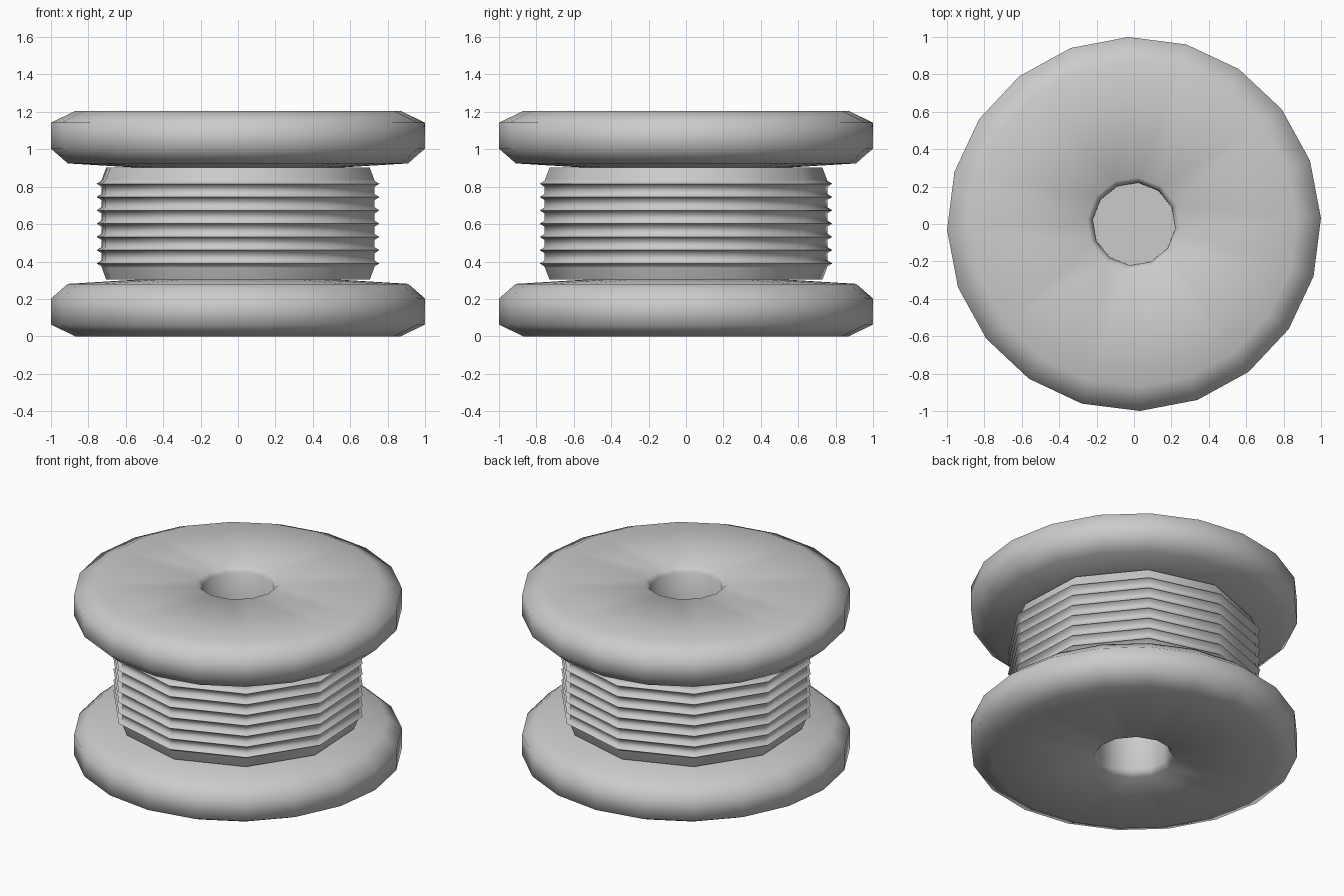
import bpy, bmesh
from math import radians, cos, sin, tau

cube = bpy.data.objects.get("Cube")
if cube:
    bpy.data.objects.remove(cube, do_unlink=True)

GREY = (0.6, 0.6, 0.6, 1.0)
mat = bpy.data.materials.new("light grey")
mat.use_nodes = True
mat.diffuse_color = GREY
mat.node_tree.nodes["Principled BSDF"].inputs["Base Color"].default_value = GREY

MID = 0.6025    # height of the mirror plane
HALF = 0.6025   # half of the full height


def lathe(bm, profile, sides, turn):
    """Skin stacked rings of (radius, z); return the first and last edge loops."""
    rings = []
    for r, z in profile:
        angles = [radians(turn) + tau * i / sides for i in range(sides)]
        rings.append([bm.verts.new((r * cos(a), r * sin(a), z)) for a in angles])
    for low, high in zip(rings, rings[1:]):
        for i in range(sides):
            j = (i + 1) % sides
            bm.faces.new((low[i], low[j], high[j], high[i]))
    return [[bm.edges.get((ring[i - 1], ring[i])) for i in range(sides)]
            for ring in (rings[0], rings[-1])]


def finish(bm, name, angle):
    bmesh.ops.recalc_face_normals(bm, faces=bm.faces)
    mesh = bpy.data.meshes.new(name)
    bm.to_mesh(mesh)
    bm.free()
    mesh.materials.append(mat)
    obj = bpy.data.objects.new(name, mesh)
    bpy.context.collection.objects.link(obj)
    bpy.ops.object.select_all(action='DESELECT')
    obj.select_set(True)
    bpy.context.view_layer.objects.active = obj
    bpy.ops.object.shade_smooth_by_angle(angle=radians(angle))


def flange(name, side):
    """Thick rounded disc with a chamfered bore; side is +1 on top, -1 below."""
    rim = [(0.55, 0.30), (0.91, 0.322), (1.0, 0.40), (1.0, 0.54), (0.87, HALF)]
    bore = [(0.22, 0.30), (0.222, 0.565), (0.25, HALF)]
    bm = bmesh.new()
    loops = []
    for profile, sides, turn in ((rim, 20, 1.8), (bore, 12, -6)):
        loops.append(lathe(bm, [(r, MID + side * z) for r, z in profile], sides, turn))
    # flat annular faces between rim and bore, inside and outside
    for rim_loop, bore_loop in zip(*loops):
        bmesh.ops.triangle_fill(bm, edges=rim_loop + bore_loop, use_beauty=True)
    finish(bm, name, 75)


flange("top_flange", 1)
flange("bottom_flange", -1)

# Wound drum with seven thin ridges
profile = [(0.73, MID - 0.30), (0.755, MID - 0.235)]
for k in range(-3, 4):
    z = MID + k * 0.071
    profile += [(0.757, z - 0.016), (0.783, z), (0.757, z + 0.016)]
profile += [(0.755, MID + 0.235), (0.73, MID + 0.30)]
bm = bmesh.new()
for loop in lathe(bm, profile, 10, 20.8):
    bmesh.ops.triangle_fill(bm, edges=loop, use_beauty=True)
finish(bm, "wound_drum", 60)
